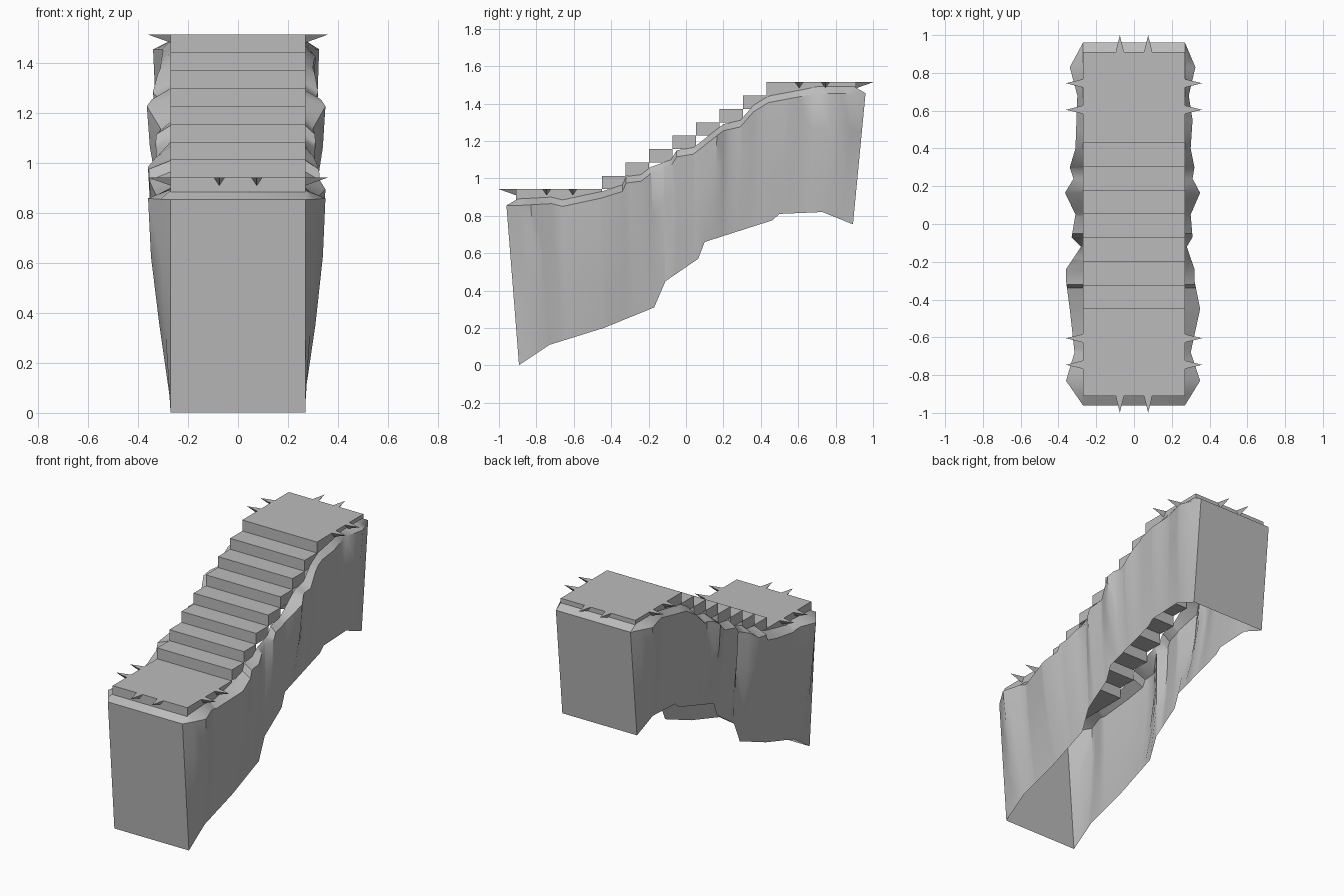
import bpy
import bmesh
from math import radians
from mathutils import Vector

default_cube = bpy.data.objects.get("Cube")
if default_cube:
    bpy.data.objects.remove(default_cube)

stone = bpy.data.materials.new("grey stone")
stone.use_nodes = True
GREY = (0.5, 0.5, 0.5, 1)
stone.diffuse_color = GREY
stone.node_tree.nodes["Principled BSDF"].inputs["Base Color"].default_value = GREY

HALF_WIDTH = 0.27
LANDING_END = 0.91
LOW_TOP, HIGH_TOP = 0.942, 1.514
STEPS_START, STEPS_END = -0.45, 0.43
RISERS = 8
RISE = (HIGH_TOP - LOW_TOP) / RISERS
RUN = (STEPS_END - STEPS_START) / (RISERS - 1)


def finish(bm, name, smooth=False):
    """Turn a bmesh into a stone coloured object."""
    mesh = bpy.data.meshes.new(name)
    bm.to_mesh(mesh)
    bm.free()
    mesh.materials.append(stone)
    obj = bpy.data.objects.new(name, mesh)
    bpy.context.collection.objects.link(obj)
    if smooth:
        bpy.ops.object.select_all(action="DESELECT")
        obj.select_set(True)
        bpy.context.view_layer.objects.active = obj
        bpy.ops.object.shade_smooth_by_angle(angle=radians(40))
    return obj


def slab(name, y_start, y_end, top):
    """Box spanning the stair width, one rise thick."""
    bm = bmesh.new()
    bmesh.ops.create_cube(bm, size=1)
    bmesh.ops.scale(bm, vec=(2 * HALF_WIDTH, y_end - y_start, RISE), verts=bm.verts)
    bmesh.ops.translate(bm, vec=(0, (y_start + y_end) / 2, top - RISE / 2), verts=bm.verts)
    finish(bm, name)


def spike(name, base, direction):
    """Thin horizontal spike with a flat top and a keel below."""
    out = Vector(direction)
    side = Vector((-out.y, out.x, 0)) * 0.022
    base = Vector(base)
    bm = bmesh.new()
    a, b, keel, tip = [bm.verts.new(p) for p in (
        base - side, base + side, base - Vector((0, 0, 0.032)), base + out * 0.09)]
    for corners in ((a, tip, b), (a, keel, tip), (keel, b, tip), (a, b, keel)):
        bm.faces.new(corners)
    bmesh.ops.recalc_face_normals(bm, faces=bm.faces)
    finish(bm, name)


def sample(profile, y):
    """Linear interpolation along a list of (y, value) points."""
    if y <= profile[0][0]:
        return profile[0][1]
    for (y0, v0), (y1, v1) in zip(profile, profile[1:]):
        if y <= y1:
            return v0 + (v1 - v0) * (y - y0) / (y1 - y0)
    return profile[-1][1]


# Landings and steps
slab("lower_landing", -LANDING_END, STEPS_START, LOW_TOP)
slab("upper_landing", STEPS_END, LANDING_END, HIGH_TOP)
for i in range(RISERS - 1):
    start = STEPS_START + i * RUN
    slab(f"step_{i + 1}", start, start + RUN, LOW_TOP + (i + 1) * RISE)

# Spikes around the outer edges of both landings
for level, sign, top in (("lower", -1, LOW_TOP), ("upper", 1, HIGH_TOP)):
    for x in (-0.075, 0.075):
        spike(f"{level}_end_spike", (x, sign * LANDING_END, top), (0, sign, 0))
    for y in (0.605, 0.745):
        for out in (-1, 1):
            spike(f"{level}_side_spike", (out * HALF_WIDTH, sign * y, top), (out, 0, 0))

# Rock skirt profiles along the length: rim height, foot height, side bulge
RIM = [(-0.9, 0.89), (-0.72, 0.9), (-0.66, 0.885), (-0.45, 0.93), (-0.34, 0.965),
       (-0.32, 1.01), (-0.24, 1.02), (-0.19, 1.06), (-0.08, 1.1), (-0.05, 1.15),
       (0.04, 1.165), (0.2, 1.29), (0.29, 1.31), (0.36, 1.39), (0.44, 1.44),
       (0.6, 1.47), (0.7, 1.49), (0.9, 1.49)]
FOOT = [(-0.895, 0), (-0.73, 0.11), (-0.44, 0.2), (-0.17, 0.31), (-0.11, 0.45),
        (0.065, 0.57), (0.1, 0.66), (0.46, 0.775), (0.5, 0.81), (0.73, 0.82), (0.89, 0.755)]
LEFT = [(-0.96, 0.27), (-0.83, 0.35), (-0.68, 0.3), (-0.45, 0.35), (-0.3, 0.32),
        (-0.24, 0.32), (-0.12, 0.28), (-0.07, 0.31), (0.05, 0.3), (0.165, 0.35),
        (0.24, 0.31), (0.3, 0.32), (0.4, 0.3), (0.55, 0.31), (0.68, 0.29),
        (0.83, 0.325), (0.96, 0.27)]
RIGHT = [(-0.96, 0.27), (-0.83, 0.36), (-0.68, 0.315), (-0.45, 0.34), (-0.3, 0.36),
         (-0.24, 0.36), (-0.12, 0.28), (-0.07, 0.33), (0.05, 0.31), (0.165, 0.365),
         (0.24, 0.32), (0.3, 0.34), (0.4, 0.31), (0.68, 0.3), (0.83, 0.34), (0.96, 0.27)]
DROPS = ((0, 1), (0.3, 0.87), (0.65, 0.5), (1, 0))  # way down, share of bulge kept
FOOT_SCALE = 0.93


def skirt_column(bm, y, sign, bulge):
    """One rim-to-foot column of skirt vertices."""
    rim_y = max(-0.9, min(0.9, y))
    rim = sample(RIM, y)
    crest = rim - 0.035
    foot_y = y * FOOT_SCALE
    foot = sample(FOOT, foot_y)
    column = [bm.verts.new((sign * HALF_WIDTH, rim_y, rim))]
    for t, keep in DROPS:
        x = HALF_WIDTH + (sample(bulge, y) - HALF_WIDTH) * keep
        column.append(bm.verts.new((sign * x, y + (foot_y - y) * t, crest + (foot - crest) * t)))
    return column


bm = bmesh.new()
stations = {y for y, _ in RIM + LEFT + RIGHT} | {y / FOOT_SCALE for y, _ in FOOT}
stations = sorted(y for y in stations if abs(y) <= 0.96)
left = [skirt_column(bm, y, 1, LEFT) for y in stations]
right = [skirt_column(bm, y, -1, RIGHT) for y in stations]
loop = left + right[::-1]
for first, second in zip(loop, loop[1:] + loop[:1]):
    for k in range(len(first) - 1):
        bm.faces.new((first[k], first[k + 1], second[k + 1], second[k]))
finish(bm, "rock_skirt", smooth=True)
